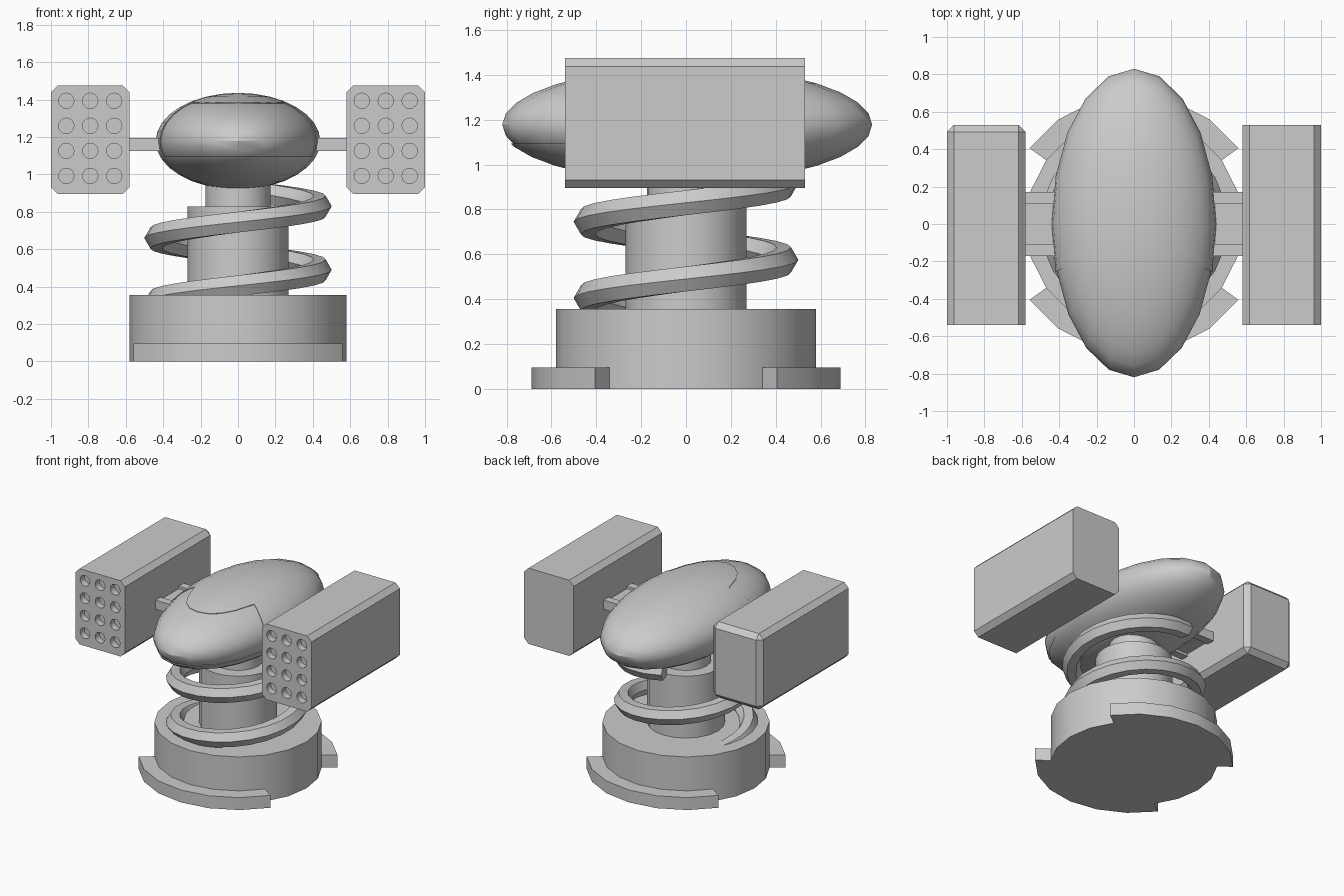
import bpy, bmesh
from math import sin, cos, pi, radians
from mathutils import Matrix, Vector

cube = bpy.data.objects.get("Cube")
if cube:
    bpy.data.objects.remove(cube)

grey = bpy.data.materials.new("plain_grey")
grey.use_nodes = True
COLOUR = (0.6, 0.6, 0.6, 1)
grey.diffuse_color = COLOUR
grey.node_tree.nodes["Principled BSDF"].inputs["Base Color"].default_value = COLOUR


def finish(name, bm):
    """Turn a bmesh into a named grey object."""
    bmesh.ops.recalc_face_normals(bm, faces=bm.faces)
    mesh = bpy.data.meshes.new(name)
    bm.to_mesh(mesh)
    bm.free()
    mesh.materials.append(grey)
    obj = bpy.data.objects.new(name, mesh)
    bpy.context.collection.objects.link(obj)
    return obj


def activate(obj):
    bpy.ops.object.select_all(action='DESELECT')
    obj.select_set(True)
    bpy.context.view_layer.objects.active = obj


def smooth(obj):
    activate(obj)
    bpy.ops.object.shade_smooth_by_angle(angle=radians(30))


def cylinder(name, radius, z0, z1, sides=20):
    bm = bmesh.new()
    bmesh.ops.create_cone(bm, cap_ends=True, segments=sides, radius1=radius, radius2=radius,
                          depth=z1 - z0, matrix=Matrix.Translation((0, 0, (z0 + z1) / 2)))
    obj = finish(name, bm)
    smooth(obj)
    return obj


def prism(name, outline, z0, z1):
    bm = bmesh.new()
    face = bm.faces.new([bm.verts.new((x, y, z0)) for x, y in outline])
    top = bmesh.ops.extrude_face_region(bm, geom=[face])["geom"]
    verts = [v for v in top if isinstance(v, bmesh.types.BMVert)]
    bmesh.ops.translate(bm, verts=verts, vec=(0, 0, z1 - z0))
    return finish(name, bm)


def box(name, lo, hi):
    return prism(name, [(lo[0], lo[1]), (hi[0], lo[1]), (hi[0], hi[1]), (lo[0], hi[1])],
                 lo[2], hi[2])


def ellipsoid(name, scale):
    bm = bmesh.new()
    size = Matrix.Diagonal((0.44 * scale, 0.83 * scale, 0.258 * scale, 1))
    bmesh.ops.create_uvsphere(bm, u_segments=20, v_segments=16, radius=1,
                              matrix=Matrix.Translation((0, 0, 1.178)) @ size)
    return finish(name, bm)


def cut(obj, cutter):
    mod = obj.modifiers.new("cut", 'BOOLEAN')
    mod.operation = 'DIFFERENCE'
    mod.solver = 'EXACT'
    mod.object = cutter
    activate(obj)
    bpy.ops.object.modifier_apply(modifier=mod.name)
    bpy.data.objects.remove(cutter)


# Base drum, with a flange at the front and the back
cylinder("base_drum", 0.58, 0, 0.355)
for name, start in (("back_flange", 36), ("front_flange", 216)):
    angles = [radians(start + 18 * i) for i in range(7)]
    arc = [(0.69 * cos(a), 0.69 * sin(a)) for a in angles]
    arc += [(0.5 * cos(a), 0.5 * sin(a)) for a in reversed(angles)]
    smooth(prism(name, arc, 0, 0.095))

# Stepped column
cylinder("lower_column", 0.27, 0.3, 0.828)
cylinder("upper_column", 0.175, 0.8, 1.0)

# Coil spring with a six-sided wire
bm = bmesh.new()
rings = []
for i in range(56):
    turn = i / 24
    a = turn * 2 * pi
    z = 0.2 + 0.34 * turn - 0.05
    ring = []
    for k in range(6):
        r = 0.437 + 0.064 * cos(k * pi / 3)
        ring.append(bm.verts.new((r * cos(a), r * sin(a), z + 0.064 * sin(k * pi / 3))))
    rings.append(ring)
for one, two in zip(rings, rings[1:]):
    for k in range(6):
        n = (k + 1) % 6
        bm.faces.new((one[k], one[n], two[n], two[k]))
bm.faces.new(rings[0])
bm.faces.new(rings[-1])
smooth(finish("spring", bm))

# Egg-shaped head: the shell is cut away over a slightly sunken face
half = [(0.08, -0.47), (0.15, -0.41), (0.205, -0.31), (0.25, -0.16), (0.43, -0.265),
        (0.6, -0.365), (0.6, -1)]
outline = [(0, -0.49)] + half + [(-x, y) for x, y in reversed(half)]
shell = ellipsoid("head_shell", 1)
cut(shell, prism("face_cutter", outline, 1.095, 2))
smooth(shell)
smooth(ellipsoid("face_panel", 0.987))

# Pods with launch holes, and the arms that carry them
for side, s in (("left", 1), ("right", -1)):
    xs = sorted((0.36 * s, 0.6 * s))
    for part, y0, y1, z0, z1 in (("front_arm", -0.17, -0.11, 1.125, 1.195),
                                 ("back_arm", 0.11, 0.17, 1.125, 1.195),
                                 ("arm_web", -0.12, 0.12, 1.145, 1.175)):
        box(side + "_" + part, (xs[0], y0, z0), (xs[1], y1, z1))

    px = 0.79 * s
    pod = box(side + "_pod", (px - 0.21, -0.54, 0.895), (px + 0.21, 0.53, 1.475))
    bm = bmesh.new()
    bm.from_mesh(pod.data)
    edges = []
    for e in bm.edges:
        a, b = (v.co for v in e.verts)
        lengthwise = abs(a.y - b.y) > 0.5
        at_back = min(a.y, b.y) > 0.5
        if lengthwise or (at_back and side == "right"):
            edges.append(e)
    bmesh.ops.bevel(bm, geom=edges, offset=0.037, segments=1, affect='EDGES')
    bm.to_mesh(pod.data)
    bm.free()

    bm = bmesh.new()
    for col in (-1, 0, 1):
        for row in range(4):
            place = Matrix.Translation((px + 0.128 * col, -0.54, 0.992 + 0.134 * row))
            bmesh.ops.create_cone(bm, cap_ends=True, segments=16, radius1=0.041, radius2=0.041,
                                  depth=0.1, matrix=place @ Matrix.Rotation(pi / 2, 4, 'X'))
    cut(pod, finish("hole_cutter", bm))
    smooth(pod)
